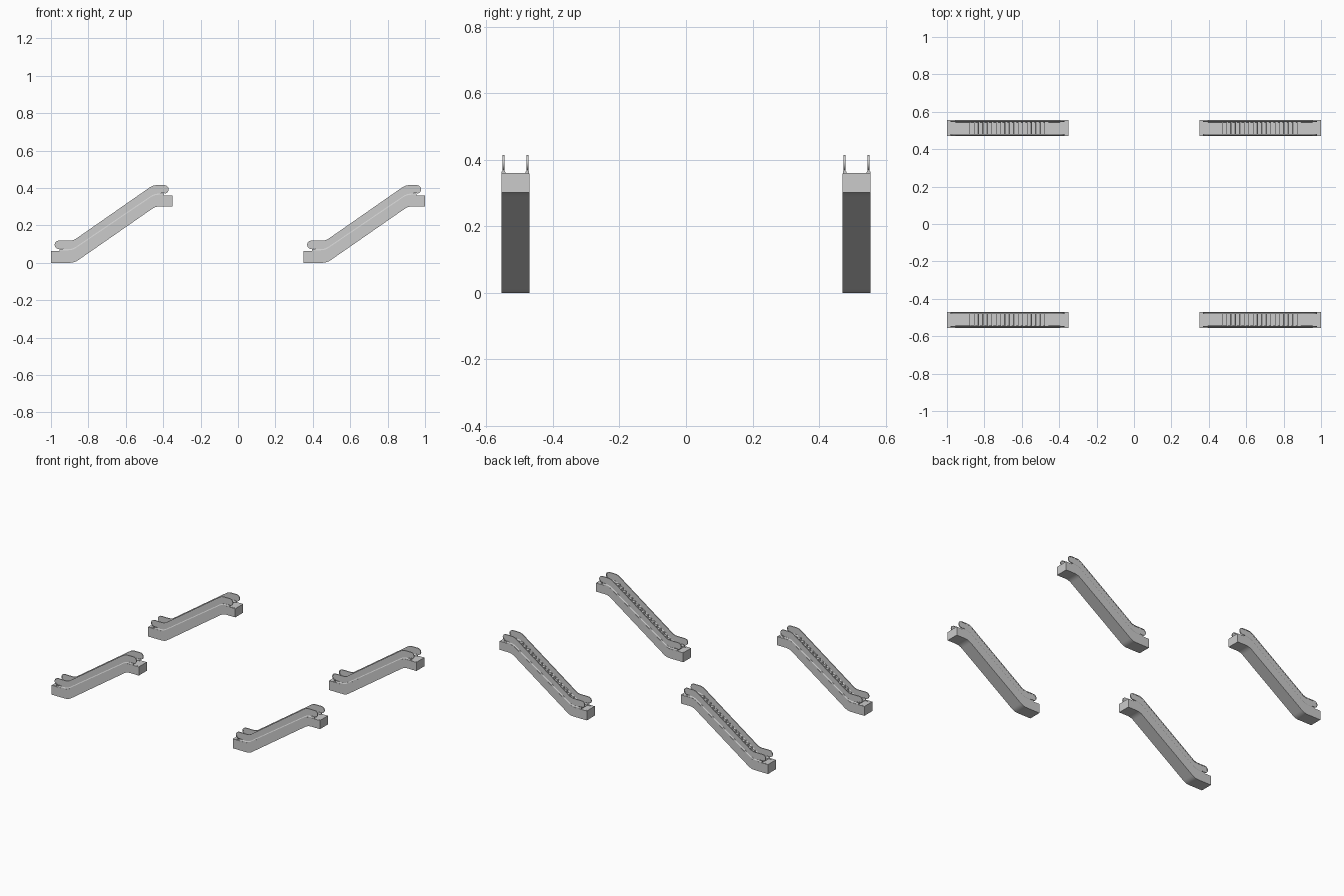
import bpy, bmesh, math
from mathutils import Vector

if "Cube" in bpy.data.objects:
    bpy.data.objects.remove(bpy.data.objects["Cube"])

parts = []          # (name, mesh) of one escalator, local x from -0.325 to 0.325
X0 = -0.675         # centre of the left escalators; profiles are written in that place


def finish(name, bm):
    bmesh.ops.recalc_face_normals(bm, faces=bm.faces)
    bmesh.ops.translate(bm, verts=bm.verts, vec=(-X0, 0, 0))
    me = bpy.data.meshes.new(name)
    bm.to_mesh(me)
    bm.free()
    parts.append((name, me))


def fillet(pts, cut=0.025, n=5):
    """Round the inner corners of an open xz polyline."""
    out = [Vector(pts[0])]
    for a, b, c in zip(pts, pts[1:], pts[2:]):
        a, b, c = Vector(a), Vector(b), Vector(c)
        p, q = b + (a - b).normalized() * cut, b + (c - b).normalized() * cut
        for i in range(n + 1):
            t = i / n
            out.append(p * (1 - t) ** 2 + b * 2 * t * (1 - t) + q * t * t)
    return out + [Vector(pts[-1])]


def arc(cx, cz, r, a0, a1, n=8):
    return [Vector((cx + r * math.cos(math.radians(a0 + (a1 - a0) * i / n)),
                    cz + r * math.sin(math.radians(a0 + (a1 - a0) * i / n)))) for i in range(n + 1)]


def prism(name, profile, spans):
    """Extrude a closed xz profile over each (y0, y1) span."""
    bm = bmesh.new()
    for y0, y1 in spans:
        a = [bm.verts.new((p[0], y0, p[1])) for p in profile]
        b = [bm.verts.new((p[0], y1, p[1])) for p in profile]
        bm.faces.new(a)
        bm.faces.new(b[::-1])
        for i in range(len(a)):
            j = (i + 1) % len(a)
            bm.faces.new((a[i], a[j], b[j], b[i]))
    finish(name, bm)


def sweep(name, sections):
    """Skin a list of matching closed sections and cap both ends."""
    bm = bmesh.new()
    rings = [[bm.verts.new(v) for v in s] for s in sections]
    for r, s in zip(rings, rings[1:]):
        for i in range(len(r)):
            j = (i + 1) % len(r)
            bm.faces.new((r[i], r[j], s[j], s[i]))
    bm.faces.new(rings[0])
    bm.faces.new(rings[-1][::-1])
    finish(name, bm)


# Truss: U-shaped channel running flat, sloped, flat
H, W = 0.0425, 0.034
top = fillet([(-1, 0.063), (-0.885, 0.063), (-0.447, 0.36), (-0.35, 0.36)])
bot = fillet([(-1, 0), (-0.875, 0), (-0.44, 0.302), (-0.35, 0.302)])
sections = []
for t, b in zip(top, bot):
    f = t.lerp(b, 0.5)
    sections.append([(b.x, -H, b.y), (t.x, -H, t.y), (t.x, -W, t.y), (f.x, -W, f.y),
                     (f.x, W, f.y), (t.x, W, t.y), (t.x, H, t.y), (b.x, H, b.y)])
sweep("truss", sections)

# Steps: sawtooth between grooved flat treads
N, xa, xb, za, zb = 18, -0.88, -0.455, 0.060, 0.357
prof = []


def flat_treads(x0, x1, z, count):
    d = (x1 - x0) / count
    for i in range(count):
        x = x0 + i * d
        prof.extend([(x, z - 0.004), (x + 0.003, z - 0.004), (x + 0.003, z), (x + d, z)])


flat_treads(-0.975, xa, za, 4)
dx, dz = (xb - xa) / N, (zb - za) / N
for i in range(N):
    prof += [(xa + i * dx + 0.001, za + (i + 1) * dz), (xa + (i + 1) * dx, za + (i + 1) * dz)]
flat_treads(xb + 0.001, -0.405, zb, 2)
prof += [(-0.405, 0.325), (-0.44, 0.325), (-0.875, 0.025), (-0.975, 0.025)]
prism("steps", prof, [(-W, W)])

# Landing plates at both ends
for name, x0, x1, z in (("lower_landing_plate", -1, -0.975, 0.0635),
                        ("upper_landing_plate", -0.405, -0.35, 0.3605)):
    prism(name, [(x0, z - 0.034), (x1, z - 0.034), (x1, z), (x0, z)], [(-W, W)])

# Balustrade panels: rounded noses over the landings, resting on the truss between
r = 0.0225


def outline(g):
    """Balustrade edge, inset by g."""
    up = fillet([(-0.958, 0.119 - g), (-0.88 + g / 3, 0.119 - g), (-0.455 + g / 3, 0.415 - g), (-0.393, 0.415 - g)], 0.02)
    low = fillet([(-0.41, 0.37 + g), (-0.447, 0.36 + g), (-0.885, 0.063 + g), (-0.94, 0.074 + g)], 0.012)
    return up + arc(-0.393, 0.3925, r - g, 90, -90)[1:] + low + arc(-0.958, 0.0965, r - g, 270, 90)[:-1]


S = 0.036
prism("balustrade_panels", outline(0.002), [(-S - 0.0015, -S + 0.0015), (S - 0.0015, S + 0.0015)])

# Handrails: slim band following nose, top edge and nose
def rail(g):
    up = fillet([(-0.958, 0.119 - g), (-0.88 + g / 3, 0.119 - g), (-0.455 + g / 3, 0.415 - g), (-0.393, 0.415 - g)], 0.02)
    return (arc(-0.958, 0.0965, r - g, 270, 90)[:-1] + up + arc(-0.393, 0.3925, r - g, 90, -90)[1:])


prism("handrails", rail(0) + rail(0.005)[::-1], [(-S - 0.003, -S + 0.003), (S - 0.003, S + 0.003)])

# Skirt beads at the foot of each panel
base = fillet([(-0.955, 0.062), (-0.885, 0.062), (-0.447, 0.359), (-0.395, 0.359)])
for name, s in (("front_skirt_bead", -S), ("back_skirt_bead", S)):
    sweep(name, [[(p.x, s + y, p.y + z) for y, z in
                  ((-0.0055, 0), (-0.0055, 0.005), (-0.002, 0.011), (0.002, 0.011), (0.0055, 0.005), (0.0055, 0))]
                 for p in base])

# Four escalators in a two by two layout
for sx, lr in ((-1, "left"), (1, "right")):
    for sy, fb in ((-1, "front"), (1, "back")):
        for name, me in parts:
            ob = bpy.data.objects.new(f"{fb}_{lr}_{name}", me)
            ob.location = (sx * 0.675, sy * 0.513, 0)
            bpy.context.collection.objects.link(ob)

# Smooth the curved bends, keep hard edges
for name, me in parts:
    if name == "steps":
        continue
    bpy.ops.object.select_all(action='DESELECT')
    ob = next(o for o in bpy.data.objects if o.data == me)
    ob.select_set(True)
    bpy.context.view_layer.objects.active = ob
    bpy.ops.object.shade_smooth_by_angle(angle=math.radians(30))
